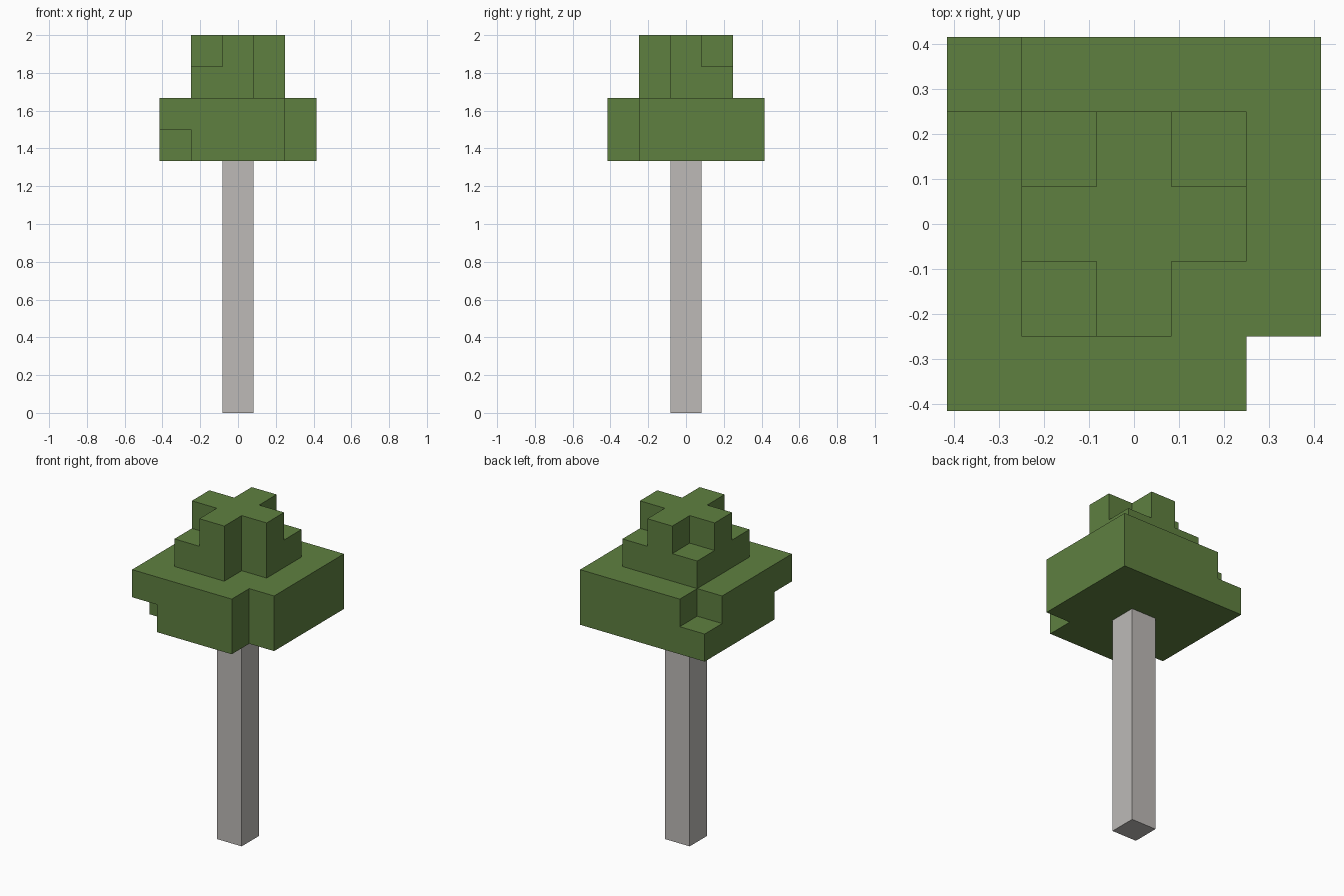
import bpy
import bmesh
from math import radians
from mathutils import Vector

if "Cube" in bpy.data.objects:
    bpy.data.objects.remove(bpy.data.objects["Cube"], do_unlink=True)

U = 1 / 6  # edge of one block


def material(name, color):
    mat = bpy.data.materials.new(name)
    mat.use_nodes = True
    mat.diffuse_color = (*color, 1)
    bsdf = next(n for n in mat.node_tree.nodes if n.type == 'BSDF_PRINCIPLED')
    bsdf.inputs["Base Color"].default_value = (*color, 1)
    return mat


def block_object(name, cells, mat):
    """Join unit blocks into one shell, leaving out faces between neighbours."""
    bm = bmesh.new()
    for cell in cells:
        center = Vector(cell) + Vector((0, 0, 0.5))
        for axis in range(3):
            for sign in (-1, 1):
                normal = Vector((0, 0, 0))
                normal[axis] = sign
                if tuple(int(c + n) for c, n in zip(cell, normal)) in cells:
                    continue
                a = Vector((0, 0, 0))
                a[(axis + 1) % 3] = 0.5
                b = normal.cross(a)
                mid = center + normal / 2
                corners = (mid - a - b, mid + a - b, mid + a + b, mid - a + b)
                bm.faces.new([bm.verts.new(p * U) for p in corners])
    bmesh.ops.remove_doubles(bm, verts=bm.verts, dist=0.001)
    # Merge the block grid into large flat faces
    bmesh.ops.dissolve_limit(bm, angle_limit=radians(1), verts=bm.verts,
                             edges=bm.edges)
    mesh = bpy.data.meshes.new(name)
    bm.to_mesh(mesh)
    bm.free()
    mesh.materials.append(mat)
    obj = bpy.data.objects.new(name, mesh)
    bpy.context.collection.objects.link(obj)
    return obj


def layer(radius, z, missing=()):
    """Square layer of blocks without the listed corners (given as signs)."""
    span = range(-radius, radius + 1)
    gone = {(radius * sx, radius * sy) for sx, sy in missing}
    return {(x, y, z) for x in span for y in span if (x, y) not in gone}


leaf_green = material("leaf green", (0.114, 0.216, 0.051))
bark_grey = material("pale grey bark", (0.509, 0.491, 0.474))

# Trunk: a square post eight blocks tall
block_object("trunk", {(0, 0, z) for z in range(8)}, bark_grey)

# Canopy: two wide layers, then two narrow ones, with ragged corners
FRONT_LEFT, FRONT_RIGHT = (1, -1), (-1, -1)
BACK_LEFT, BACK_RIGHT = (1, 1), (-1, 1)
canopy = layer(2, 8, [FRONT_LEFT, FRONT_RIGHT])
canopy |= layer(2, 9, [FRONT_LEFT, BACK_RIGHT])
canopy |= layer(1, 10, [FRONT_LEFT])
canopy |= layer(1, 11, [FRONT_LEFT, FRONT_RIGHT, BACK_LEFT, BACK_RIGHT])
block_object("leaf_canopy", canopy, leaf_green)
